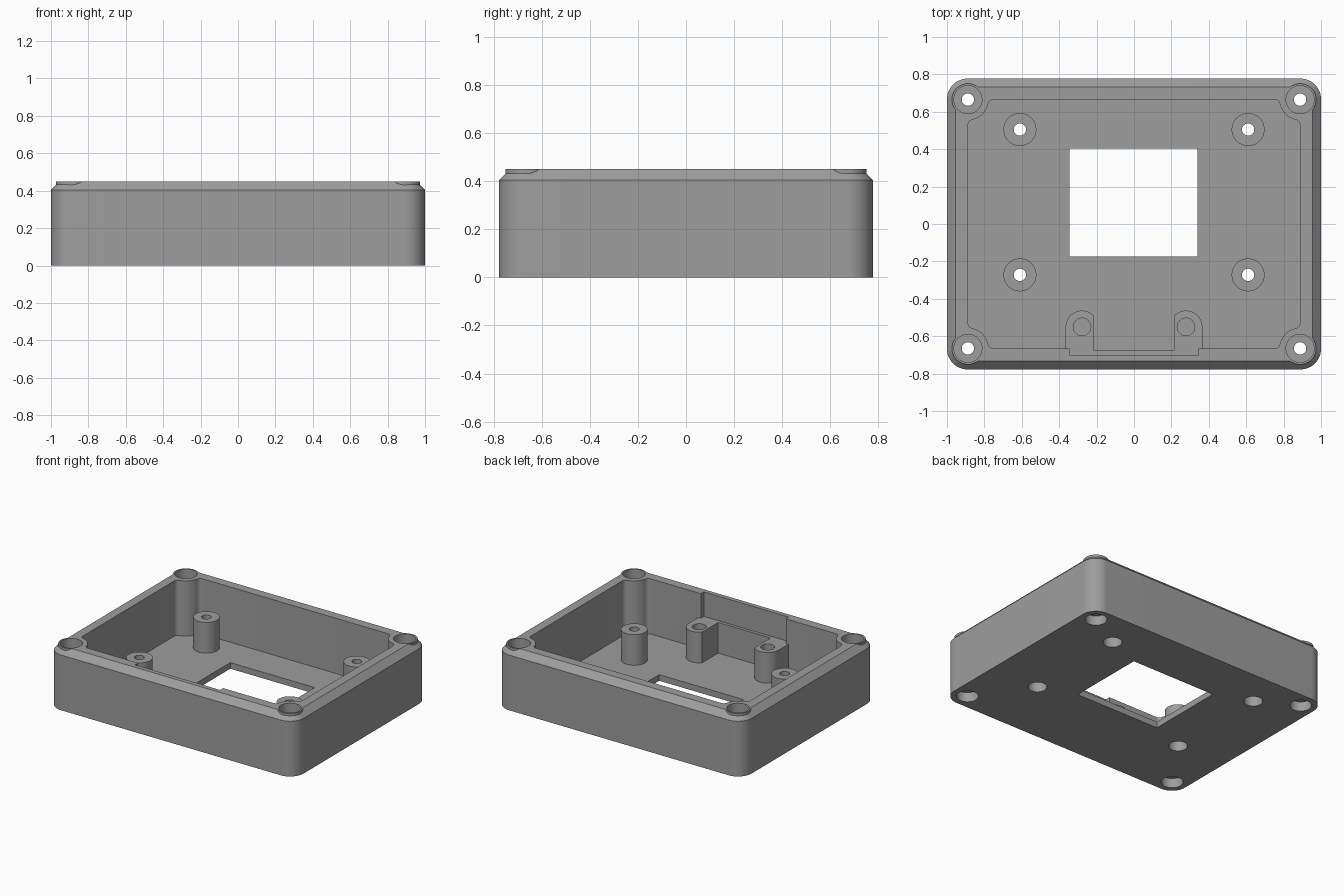
import bpy, bmesh, math

if "Cube" in bpy.data.objects:
    bpy.data.objects.remove(bpy.data.objects["Cube"])

HX, HY = 1.0, 0.7775          # outer half size
CX, CY = 0.888, 0.665         # cavity half size and corner screw centres
FLOOR, RIM, TOP, POST = 0.045, 0.405, 0.45, 0.27


def arc(cx, cy, r, a0, a1, n):
    return [(cx + r * math.cos(math.radians(a0 + (a1 - a0) * i / n)),
             cy + r * math.sin(math.radians(a0 + (a1 - a0) * i / n))) for i in range(n + 1)]


def loft(name, rings):
    """Closed solid through rings of (outline, z)."""
    bm = bmesh.new()
    loops = [[bm.verts.new((x, y, z)) for x, y in pts] for pts, z in rings]
    n = len(loops[0])
    for a, b in zip(loops, loops[1:]):
        for i in range(n):
            j = (i + 1) % n
            bm.faces.new((a[i], a[j], b[j], b[i]))
    bm.faces.new(loops[0][::-1])
    bm.faces.new(loops[-1])
    bmesh.ops.recalc_face_normals(bm, faces=bm.faces)
    me = bpy.data.meshes.new(name)
    bm.to_mesh(me)
    bm.free()
    ob = bpy.data.objects.new(name, me)
    bpy.context.collection.objects.link(ob)
    return ob


def prism(name, pts, z0, z1):
    return loft(name, [(pts, z0), (pts, z1)])


def cylinder(name, x, y, r, z0, z1, n=48):
    return prism(name, arc(x, y, r, 0, 360, n)[:-1], z0, z1)


def box(name, x0, x1, y0, y1, z0, z1):
    return prism(name, [(x0, y0), (x1, y0), (x1, y1), (x0, y1)], z0, z1)


def rounded(hx, hy, r):
    pts = []
    for sx, sy, a in ((1, 1, 0), (-1, 1, 90), (-1, -1, 180), (1, -1, 270)):
        pts += arc(sx * (hx - r), sy * (hy - r), r, a, a + 90, 16)
    return pts


def cavity_outline():
    """Rectangle whose corners wrap around the round screw posts."""
    f, r = 0.03, 0.11
    d = math.sqrt((r + f) ** 2 - f ** 2)
    t = math.degrees(math.atan2(d, f))
    corner = arc(CX - f, CY - d, f, 0, t, 6)
    corner += arc(CX, CY, r, 180 + t, 270 - t, 12)[1:-1]
    corner += arc(CX - d, CY - f, f, 90 - t, 90, 6)
    pts = []
    for sx, sy in ((1, 1), (-1, 1), (-1, -1), (1, -1)):
        q = [(sx * x, sy * y) for x, y in corner]
        pts += q if sx * sy > 0 else q[::-1]
    return pts


def combine(tool, op):
    mod = case.modifiers.new(op, 'BOOLEAN')
    mod.operation, mod.object, mod.solver = op, tool, 'EXACT'
    bpy.context.view_layer.objects.active = case
    bpy.ops.object.modifier_apply(modifier=mod.name)
    bpy.data.objects.remove(tool, do_unlink=True)


def add(tool):
    combine(tool, 'UNION')


def cut(tool):
    combine(tool, 'DIFFERENCE')


# Outer shell with chamfered rim
c = TOP - RIM
case = loft("enclosure_case", [(rounded(HX, HY, 0.11), 0), (rounded(HX, HY, 0.11), RIM),
                               (rounded(HX - c, HY - c, 0.11 - c), TOP)])

# Main cavity, front wall pocket and the shallower recess below it
cut(prism("cavity", cavity_outline(), FLOOR, 0.6))
cut(box("wall_pocket", -0.345, 0.345, -0.70, -0.6, POST, 0.6))
cut(box("lower_recess", -0.3, 0.3, -0.677, -0.6, FLOOR, 0.3))

# Window in the floor
cut(box("window", -0.345, 0.34, -0.175, 0.403, -0.1, 0.2))

# Corner screw bosses: cup on top, counterbore below, through hole
for sx in (-1, 1):
    for sy in (-1, 1):
        x, y = sx * CX, sy * CY
        add(cylinder("corner_boss", x, y, 0.086, 0.3, TOP))
        cut(cylinder("boss_cup", x, y, 0.075, 0.32, 0.6))
        cut(cylinder("screw_head", x, y, 0.073, -0.1, 0.07))
        cut(cylinder("screw_hole", x, y, 0.033, -0.1, 0.6, 32))

# Board standoffs with counterbored holes
for x in (-0.61, 0.61):
    for y in (-0.272, 0.505):
        add(cylinder("standoff", x, y, 0.088, 0.02, POST))
        cut(cylinder("standoff_head", x, y, 0.063, -0.1, 0.11))
        cut(cylinder("standoff_hole", x, y, 0.033, -0.1, 0.6, 32))

# Connector posts against the front wall, with blind pilot holes
for s in (-1, 1):
    x, y, r, inner = 0.278, -0.55, 0.0875, 0.213
    a = math.degrees(math.acos((inner - x) / r))
    pts = arc(x, y, r, 0, a, 20) + [(inner, -0.72), (x + r, -0.72)]
    add(prism("connector_post", [(s * px, py) for px, py in pts], 0.02, POST))
    cut(cylinder("pilot_hole", s * x, y, 0.047, 0.1, 0.6, 32))

# Material and shading
grey = bpy.data.materials.new("grey_plastic")
grey.diffuse_color = (0.34, 0.34, 0.34, 1)
grey.use_nodes = True
grey.node_tree.nodes["Principled BSDF"].inputs["Base Color"].default_value = grey.diffuse_color
case.data.materials.clear()
case.data.materials.append(grey)
for p in case.data.polygons:
    p.material_index = 0
bpy.ops.object.select_all(action='DESELECT')
case.select_set(True)
bpy.context.view_layer.objects.active = case
bpy.ops.object.shade_smooth_by_angle(angle=math.radians(30))
